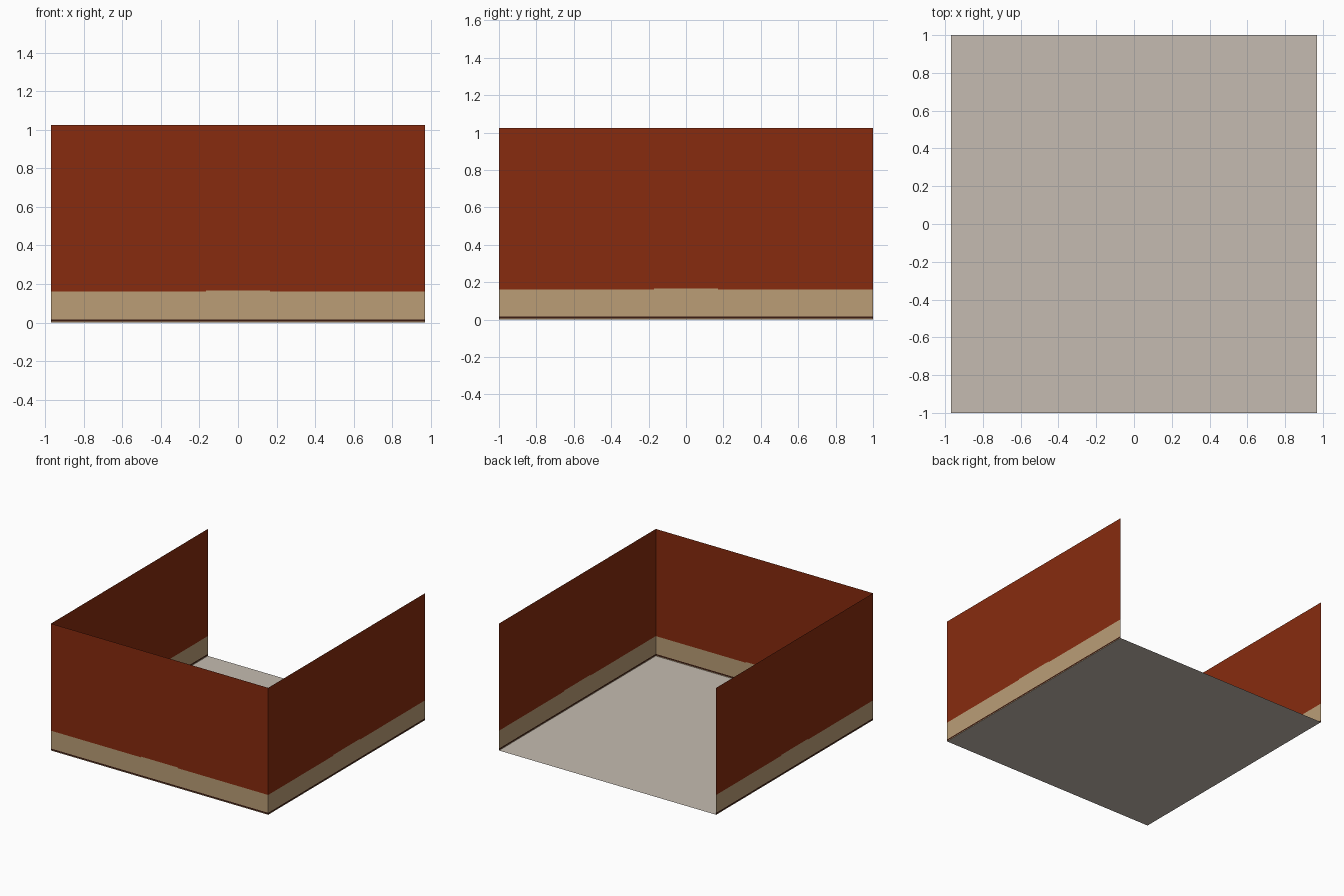
import bpy

if "Cube" in bpy.data.objects:
    bpy.data.objects.remove(bpy.data.objects["Cube"])

HX, HY, TOP = 0.97, 1.0, 1.025


def material(name, rgb):
    m = bpy.data.materials.new(name)
    m.diffuse_color = (*rgb, 1.0)
    m.use_nodes = True
    m.node_tree.nodes["Principled BSDF"].inputs["Base Color"].default_value = m.diffuse_color
    return m


red = material("rust red", (0.245, 0.024, 0.0045))
tan = material("tan", (0.495, 0.34, 0.183))
dark = material("dark brown", (0.045, 0.012, 0.006))
stone = material("pale stone", (0.56, 0.50, 0.44))


def make(name, verts, faces, mats, indices):
    me = bpy.data.meshes.new(name)
    me.from_pydata(verts, [], faces)
    for m in mats:
        me.materials.append(m)
    for p, i in zip(me.polygons, indices):
        p.material_index = i
    ob = bpy.data.objects.new(name, me)
    bpy.context.collection.objects.link(ob)
    return ob


def wall(name, start, end):
    """Thin sheet wall cut into horizontal colour bands."""
    levels = [0, 0.005, 0.016, 0.16, 0.166, TOP]
    cuts = [0, 0.415, 0.585, 1]
    verts = [(start[0] + (end[0] - start[0]) * t,
              start[1] + (end[1] - start[1]) * t, z)
             for z in levels for t in cuts]
    faces, idx = [], []
    n = len(cuts)
    for r in range(len(levels) - 1):
        for c in range(n - 1):
            a = r * n + c
            faces.append((a, a + 1, a + n + 1, a + n))
            # red above, tan band (slightly raised mid-wall), dark skirting line
            band = (1, 2, 1, 1 if c == 1 else 0, 0)[r]
            idx.append(band)
    return make(name, verts, faces, [red, tan, dark], idx)


# Three walls, open at the back
wall("front_wall", (-HX, -HY), (HX, -HY))
wall("right_wall", (HX, -HY), (HX, HY))
wall("left_wall", (-HX, HY), (-HX, -HY))

# Floor sheet
make("floor", [(-HX, -HY, 0), (HX, -HY, 0), (HX, HY, 0), (-HX, HY, 0)],
     [(0, 1, 2, 3)], [stone], [0])
